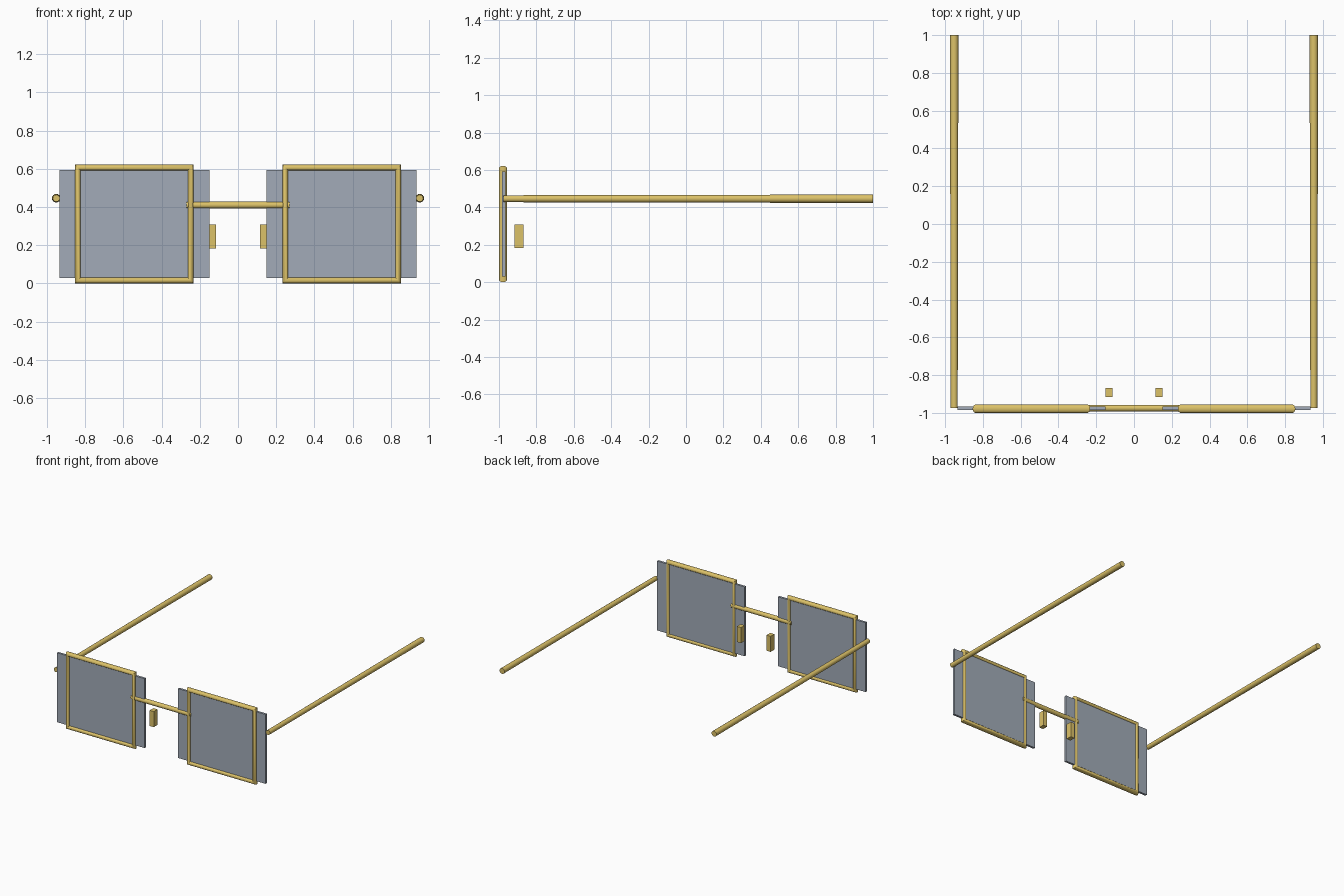
import bpy
from math import pi
from mathutils import Vector

if "Cube" in bpy.data.objects:
    bpy.data.objects.remove(bpy.data.objects["Cube"])


def material(name, color):
    m = bpy.data.materials.new(name)
    m.diffuse_color = color
    m.use_nodes = True
    m.node_tree.nodes["Principled BSDF"].inputs["Base Color"].default_value = m.diffuse_color
    return m


gold = material("gold_metal", (0.72, 0.54, 0.14, 1))
tint = material("tinted_lens", (0.36, 0.41, 0.48, 1))
FRONT_Y = -0.978


def finish(name, mat, smooth=False):
    ob = bpy.context.object
    ob.name = name
    ob.data.materials.append(mat)
    if smooth:
        bpy.ops.object.shade_smooth_by_angle(angle=pi / 5)
    return ob


def box(name, center, size, mat):
    bpy.ops.mesh.primitive_cube_add(size=1, location=center)
    bpy.context.object.scale = size
    return finish(name, mat)


def rod(name, start, end, r1, r2, mat):
    a, b = Vector(start), Vector(end)
    d = b - a
    bpy.ops.mesh.primitive_cone_add(vertices=16, radius1=r1, radius2=r2,
                                    depth=d.length, location=(a + b) / 2,
                                    rotation=d.to_track_quat('Z', 'Y').to_euler())
    return finish(name, mat, True)


for side, label in ((-1, "left"), (1, "right")):
    # Square rim: four-sided torus standing upright
    bpy.ops.mesh.primitive_torus_add(major_segments=4, minor_segments=16,
                                     major_radius=0.418, minor_radius=0.022,
                                     location=(side * 0.543, FRONT_Y, 0.311),
                                     rotation=(pi / 2, pi / 4, 0))
    finish(label + "_rim", gold, True)
    # Flat lens, wider than the rim
    box(label + "_lens", (side * 0.543, -0.975, 0.311), (0.785, 0.018, 0.563), tint)
    # Nose pad
    box(label + "_nose_pad", (side * 0.133, -0.893, 0.246), (0.037, 0.048, 0.126), gold)
    # Temple arm, slightly thicker at the back
    rod(label + "_temple", (side * 0.952, -0.975, 0.446), (side * 0.952, 1.0, 0.446),
        0.0185, 0.0225, gold)

# Bridge between the rims
rod("bridge", (-0.269, -0.975, 0.41), (0.269, -0.975, 0.41), 0.018, 0.018, gold)
